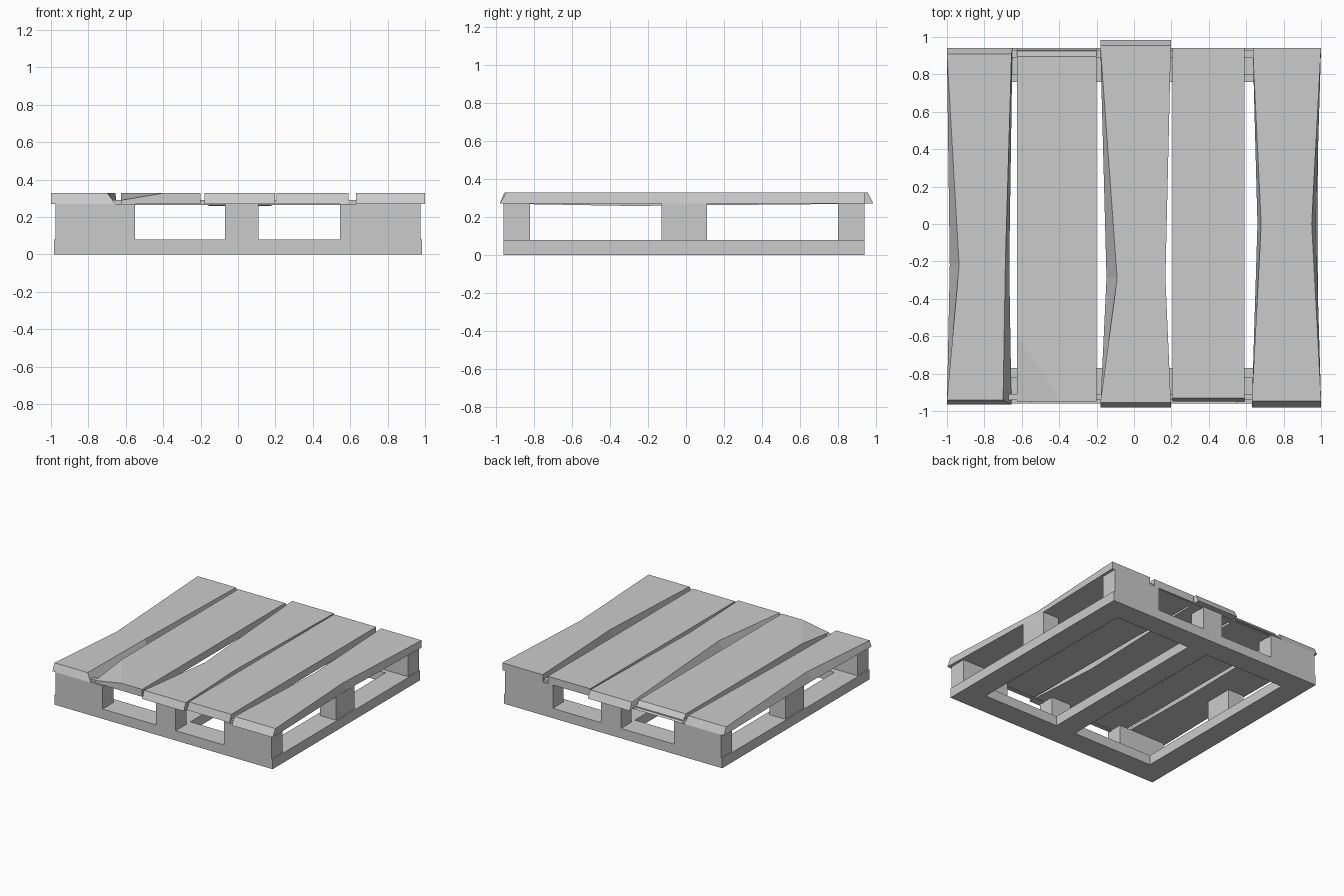
import bpy, bmesh
from mathutils import Vector

cube = bpy.data.objects.get("Cube")
if cube:
    bpy.data.objects.remove(cube)

GREY = (0.6, 0.6, 0.6, 1)
wood = bpy.data.materials.new("grey_wood")
wood.use_nodes = True
wood.diffuse_color = GREY
wood.node_tree.nodes["Principled BSDF"].inputs["Base Color"].default_value = GREY

DECK_LOW, DECK_TOP = 0.27, 0.33


def finish(name, bm):
    bmesh.ops.recalc_face_normals(bm, faces=bm.faces)
    mesh = bpy.data.meshes.new(name)
    bm.to_mesh(mesh)
    bm.free()
    mesh.materials.append(wood)
    obj = bpy.data.objects.new(name, mesh)
    bpy.context.collection.objects.link(obj)


def box(name, x, y, z):
    bm = bmesh.new()
    bmesh.ops.create_cube(bm, size=1)
    for v in bm.verts:
        v.co = [(r[0] + r[1]) / 2 + c * (r[1] - r[0]) for r, c in zip((x, y, z), v.co)]
    finish(name, bm)


def plank(name, stations, sag=0.0, cut=None):
    """Loft stations of (y top, y bottom, left top, left bottom, right top, right bottom)."""
    bm = bmesh.new()
    rings = []
    for i, (yt, yb, lt, lb, rt, rb) in enumerate(stations):
        low = DECK_LOW - (sag if 0 < i < len(stations) - 1 else 0)
        rings.append([bm.verts.new(p) for p in (
            (lt, yt, DECK_TOP), (rt, yt, DECK_TOP), (rb, yb, low), (lb, yb, low))])
    for a, b in zip(rings, rings[1:]):
        for i in range(4):
            j = (i + 1) % 4
            bm.faces.new((a[i], a[j], b[j], b[i]))
    bm.faces.new(rings[0])
    bm.faces.new(rings[-1])
    if cut:
        # Slice off a broken corner and close the wound
        p, q, r = map(Vector, cut)
        normal = (q - p).cross(r - p)
        if normal.z < 0:
            normal.negate()
        geom = bm.verts[:] + bm.edges[:] + bm.faces[:]
        res = bmesh.ops.bisect_plane(bm, geom=geom, plane_co=p, plane_no=normal, clear_outer=True)
        edges = [e for e in res["geom_cut"] if isinstance(e, bmesh.types.BMEdge)]
        bmesh.ops.holes_fill(bm, edges=edges)
    finish(name, bm)


# Bottom frame
FRONT, BACK, SIDE = -0.96, 0.94, 0.985
BASE = (0, 0.08)
box("front_runner", (-SIDE, SIDE), (FRONT, -0.77), BASE)
box("back_runner", (-SIDE, SIDE), (0.76, BACK), BASE)
for name, x in (("right_runner", (-SIDE, -0.80)), ("centre_runner", (-0.07, 0.11)),
                ("left_runner", (0.80, SIDE))):
    box(name, x, (-0.77, 0.76), BASE)

# Spacer blocks and thin battens on both ends
POST = (0.08, DECK_LOW)
for end, y in (("front", (FRONT, -0.82)), ("back", (0.80, BACK))):
    for side, x in (("right", (-0.975, -0.55)), ("centre", (-0.07, 0.11)), ("left", (0.545, 0.975))):
        box(f"{end}_{side}_block", x, y, POST)
for side, x in (("right", (-0.975, -0.83)), ("left", (0.83, 0.975))):
    box(f"middle_{side}_block", x, (-0.13, 0.11), POST)
for end, y in (("front", (-0.94, -0.91)), ("back", (0.89, 0.93))):
    box(f"{end}_batten", (-0.95, 0.95), y, (0.265, 0.29))

# Warped deck planks, from the right side to the left
plank("deck_plank_1", [
    (-0.94, -0.965, -1, -1, -0.70, -0.655),
    (-0.22, -0.22, -0.935, -0.985, -0.688, -0.667),
    (0.91, 0.94, -1, -1, -0.655, -0.65)])
plank("deck_plank_2", [
    (-0.95, -0.95, -0.625, -0.625, -0.2, -0.2),
    (0.895, 0.94, -0.625, -0.625, -0.2, -0.2)],
    cut=((-0.39, -0.95, 0.33), (-0.625, -0.6, 0.33), (-0.625, -0.95, 0.29)))
plank("deck_plank_3", [
    (-0.955, -0.98, -0.18, -0.18, 0.197, 0.197),
    (-0.29, -0.29, -0.09, -0.147, 0.168, 0.168),
    (0.955, 0.985, -0.18, -0.18, 0.197, 0.197)], sag=0.012)
plank("deck_plank_4", [
    (-0.93, -0.95, 0.207, 0.207, 0.59, 0.59),
    (0.94, 0.94, 0.207, 0.207, 0.59, 0.59)])
plank("deck_plank_5", [
    (-0.945, -0.98, 0.63, 0.63, 1, 1),
    (0, 0, 0.68, 0.66, 0.95, 0.972),
    (0.94, 0.94, 0.635, 0.635, 1, 1)])
